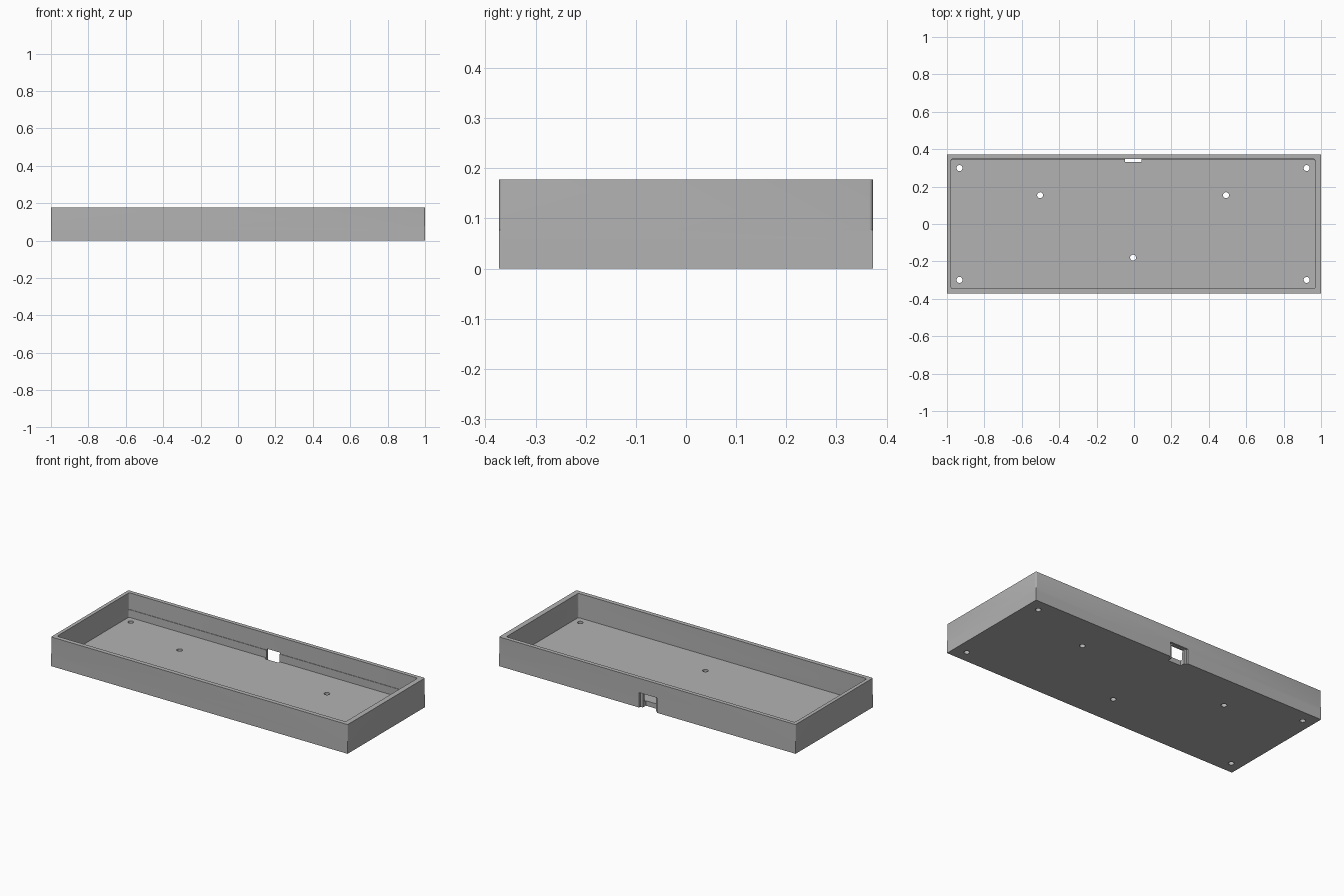
import bpy, bmesh, math

cube = bpy.data.objects.get("Cube")
if cube:
    bpy.data.objects.remove(cube, do_unlink=True)

LENGTH, DEPTH, HEIGHT = 2.0, 0.745, 0.178
FLOOR, STEP = 0.03, 0.077
OFF = -0.005  # inner features sit slightly off centre

grey = bpy.data.materials.new("plain grey")
grey.use_nodes = True
grey.diffuse_color = (0.45, 0.45, 0.45, 1)
grey.node_tree.nodes["Principled BSDF"].inputs["Base Color"].default_value = (0.45, 0.45, 0.45, 1)


def prism(name, outline, z0, z1):
    """Upright solid with the given outline."""
    bm = bmesh.new()
    face = bm.faces.new([bm.verts.new((x, y, z0)) for x, y in outline])
    top = bmesh.ops.extrude_face_region(bm, geom=[face])["geom"]
    bmesh.ops.translate(bm, vec=(0, 0, z1 - z0),
                        verts=[v for v in top if isinstance(v, bmesh.types.BMVert)])
    bmesh.ops.recalc_face_normals(bm, faces=bm.faces)
    mesh = bpy.data.meshes.new(name)
    bm.to_mesh(mesh)
    bm.free()
    mesh.materials.append(grey)
    obj = bpy.data.objects.new(name, mesh)
    bpy.context.collection.objects.link(obj)
    return obj


def rect(x0, x1, y0, y1, r=0, steps=4):
    """Rectangle outline, with rounded corners when r is set."""
    if not r:
        return [(x0, y0), (x1, y0), (x1, y1), (x0, y1)]
    centres = [(x1 - r, y1 - r), (x0 + r, y1 - r), (x0 + r, y0 + r), (x1 - r, y0 + r)]
    return [(cx + r * math.cos(a), cy + r * math.sin(a))
            for i, (cx, cy) in enumerate(centres)
            for a in [(i + k / steps) * math.pi / 2 for k in range(steps + 1)]]


def circle(x, y, r, n=24):
    return [(x + r * math.cos(2 * math.pi * k / n), y + r * math.sin(2 * math.pi * k / n))
            for k in range(n)]


def combine(target, other, operation):
    mod = target.modifiers.new(operation, 'BOOLEAN')
    mod.object, mod.operation, mod.solver = other, operation, 'EXACT'
    bpy.context.view_layer.objects.active = target
    bpy.ops.object.modifier_apply(modifier=mod.name)
    bpy.data.objects.remove(other, do_unlink=True)


# Outer shell: square lower body, softened corners above the step
hx, hy = LENGTH / 2, DEPTH / 2
tray = prism("tray_case", rect(-hx, hx, -hy, hy), 0, STEP)
upper = prism("upper_wall", rect(-hx, hx, -hy, hy, 0.007), STEP - 0.02, HEIGHT)
combine(tray, upper, 'UNION')

# Cavity, leaving a very thin ledge along the lower back wall
for name, back, z0, z1 in (("upper_cavity", 0.348, STEP, 0.3), ("lower_cavity", 0.345, FLOOR, 0.2)):
    combine(tray, prism(name, rect(OFF - 0.973, OFF + 0.973, -0.346, back, 0.01), z0, z1), 'DIFFERENCE')

# Cable port: wide pocket outside, narrower passage through wall and floor
combine(tray, prism("port_pocket", rect(OFF - 0.06, OFF + 0.06, 0.36, 0.5), -0.1, 0.091), 'DIFFERENCE')
combine(tray, prism("port_passage", rect(OFF - 0.044, OFF + 0.044, 0.331, 0.5), -0.1, 0.085), 'DIFFERENCE')

# Screw holes through the floor
holes = [(OFF + sx * 0.928, sy * 0.299) for sx in (-1, 1) for sy in (-1, 1)]
holes += [(OFF - 0.497, 0.154), (OFF + 0.497, 0.154), (OFF, -0.18)]
for x, y in holes:
    combine(tray, prism("screw_hole", circle(x, y, 0.016), -0.1, 0.1), 'DIFFERENCE')

# Smooth shading with crisp edges
tray.select_set(True)
bpy.context.view_layer.objects.active = tray
bpy.ops.object.shade_smooth_by_angle(angle=math.radians(30))
